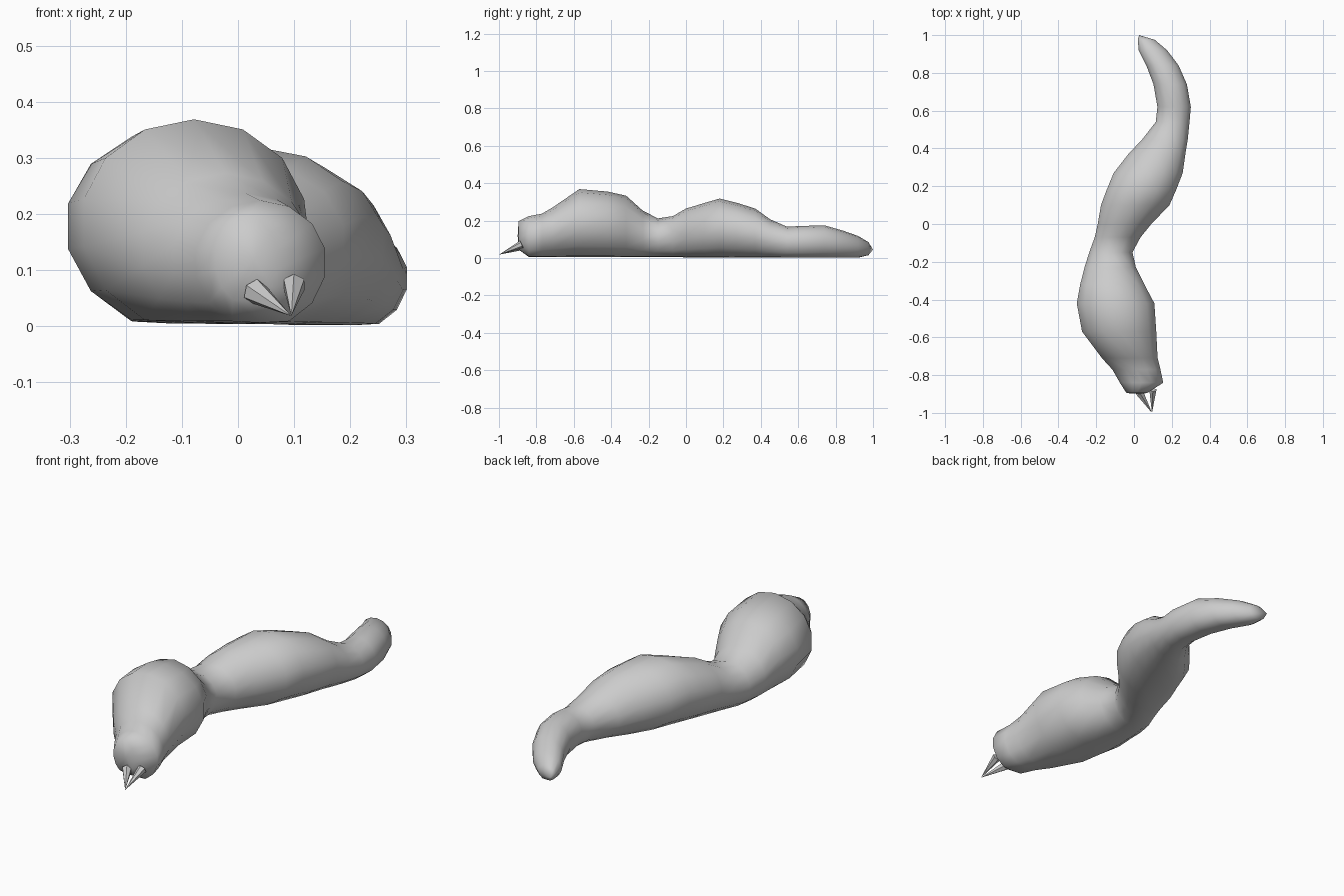
import bpy, bmesh, math
from mathutils import Vector

SIDES = 14

def mesh_object(name, bm):
    bmesh.ops.recalc_face_normals(bm, faces=bm.faces)
    me = bpy.data.meshes.new(name)
    bm.to_mesh(me)
    bm.free()
    ob = bpy.data.objects.new(name, me)
    bpy.context.collection.objects.link(ob)
    return ob

# Body slices: y, left x, right x, bottom z, top z
slices = [
    (-0.895, -0.04, 0.07, 0.045, 0.195),
    (-0.84, -0.075, 0.155, 0.006, 0.222),
    (-0.77, -0.115, 0.14, 0.006, 0.235),
    (-0.71, -0.17, 0.125, 0.006, 0.27),
    (-0.57, -0.275, 0.118, 0.006, 0.365),
    (-0.42, -0.303, 0.108, 0.006, 0.352),
    (-0.32, -0.285, 0.055, 0.005, 0.33),
    (-0.23, -0.262, 0.01, 0.005, 0.25),
    (-0.15, -0.237, -0.008, 0.005, 0.21),
    (-0.07, -0.208, 0.035, 0.005, 0.222),
    (0.0, -0.192, 0.092, 0.004, 0.262),
    (0.1, -0.175, 0.188, 0.004, 0.292),
    (0.18, -0.145, 0.223, 0.004, 0.315),
    (0.27, -0.108, 0.258, 0.003, 0.293),
    (0.37, -0.03, 0.272, 0.003, 0.262),
    (0.45, 0.045, 0.285, 0.003, 0.205),
    (0.54, 0.115, 0.294, 0.002, 0.166),
    (0.62, 0.124, 0.301, 0.002, 0.17),
    (0.74, 0.103, 0.28, 0.002, 0.173),
    (0.84, 0.065, 0.236, 0.002, 0.145),
    (0.92, 0.025, 0.175, 0.002, 0.117),
    (0.975, 0.02, 0.11, 0.015, 0.085),
]

bm = bmesh.new()
rings = []
for y, x0, x1, z0, z1 in slices:
    cx, rx = (x0 + x1) / 2, (x1 - x0) / 2
    cz, rz = (z0 + z1) / 2, (z1 - z0) / 2
    ring = []
    for i in range(SIDES):
        a = 2 * math.pi * (i + 0.5) / SIDES
        # belly is flattened against the ground
        z = cz + rz * 1.02 * math.sin(a) * (1.06 if math.sin(a) < 0 else 1)
        ring.append(bm.verts.new((cx + rx * 1.025 * math.cos(a), y, max(z, z0))))
    rings.append(ring)
for a, b in zip(rings, rings[1:]):
    for i in range(SIDES):
        j = (i + 1) % SIDES
        bm.faces.new((a[i], a[j], b[j], b[i]))

# Blunt face and pointed tail tip
for ring, tip in ((rings[0], (0.03, -0.9, 0.12)), (rings[-1], (0.027, 1.0, 0.045))):
    v = bm.verts.new(tip)
    for i in range(SIDES):
        bm.faces.new((ring[i], ring[(i + 1) % SIDES], v))
body = mesh_object("body", bm)
for p in body.data.polygons:
    p.use_smooth = True

# Two fangs meeting in one point
def fang(name, base, tip, radius):
    base, tip = Vector(base), Vector(tip)
    d = tip - base
    bm = bmesh.new()
    bmesh.ops.create_cone(bm, cap_ends=True, segments=6, radius1=radius,
                          radius2=0, depth=d.length)
    ob = mesh_object(name, bm)
    ob.rotation_mode = 'QUATERNION'
    ob.rotation_quaternion = d.to_track_quat('Z', 'Y')
    ob.location = (base + tip) / 2

fang("left_fang", (0.03, -0.893, 0.062), (0.095, -1.0, 0.018), 0.023)
fang("right_fang", (0.1, -0.878, 0.074), (0.095, -1.0, 0.018), 0.021)
